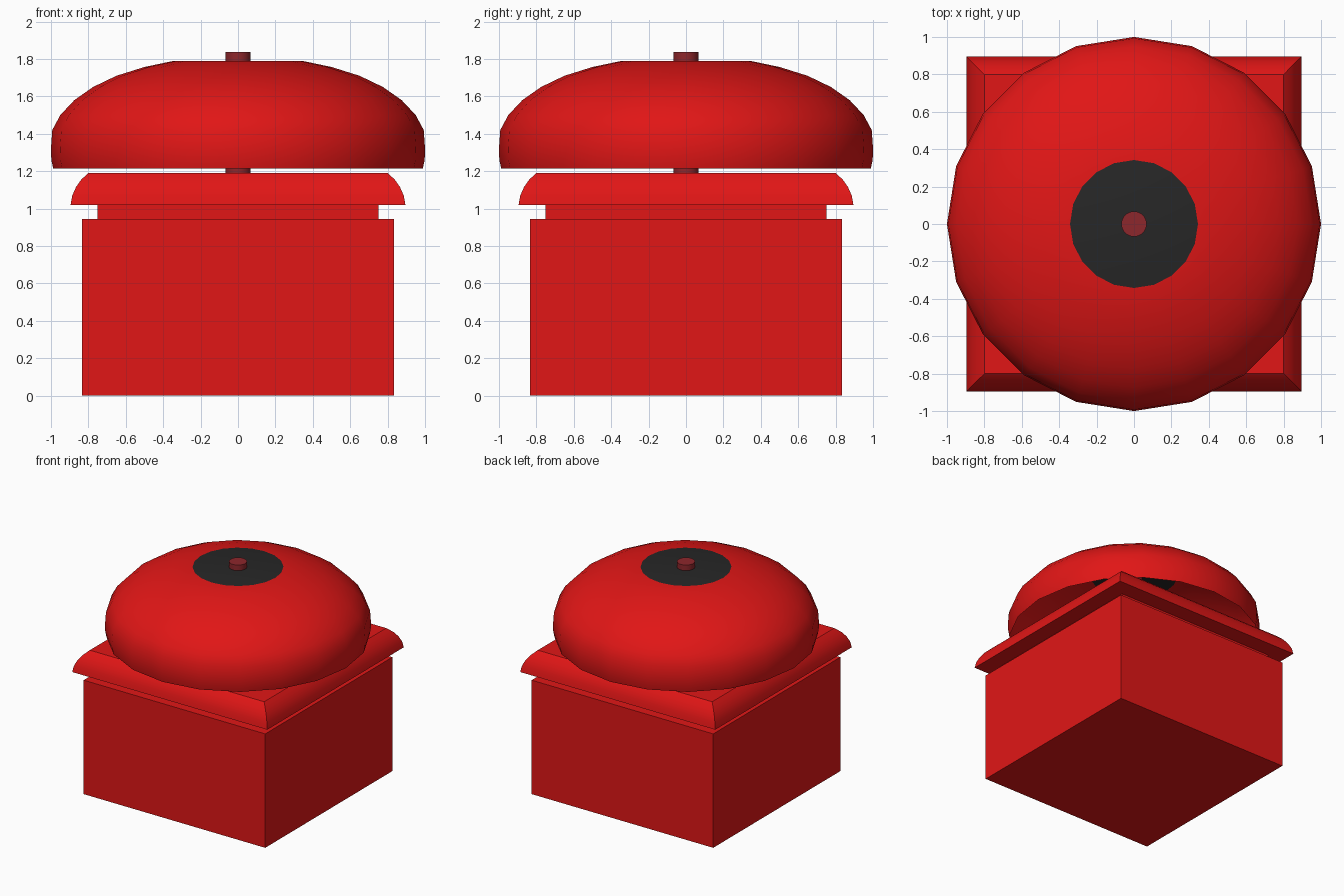
import bpy, bmesh, math

if "Cube" in bpy.data.objects:
    bpy.data.objects.remove(bpy.data.objects["Cube"])


def material(name, color):
    mat = bpy.data.materials.new(name)
    mat.diffuse_color = (*color, 1)
    mat.use_nodes = True
    mat.node_tree.nodes["Principled BSDF"].inputs["Base Color"].default_value = mat.diffuse_color
    return mat


RED = material("red_paint", (0.75, 0.008, 0.008))
BLACK = material("black_plate", (0.02, 0.02, 0.02))
DULL_RED = material("dull_red", (0.27, 0.02, 0.025))


def loft(name, profile, sides, mat, cap_bottom=True, cap_top=True, smooth=None):
    """Stack rings from (half width or radius, z) pairs; 4 sides gives a square."""
    square = sides == 4
    scale = math.sqrt(2) if square else 1
    turn = math.pi / 4 if square else 0
    bm = bmesh.new()
    rings = []
    for r, z in profile:
        angles = [turn + 2 * math.pi * i / sides for i in range(sides)]
        rings.append([bm.verts.new((r * scale * math.cos(a), r * scale * math.sin(a), z))
                      for a in angles])
    for low, high in zip(rings, rings[1:]):
        for i in range(sides):
            j = (i + 1) % sides
            bm.faces.new((low[i], low[j], high[j], high[i]))
    if cap_bottom:
        bm.faces.new(rings[0][::-1])
    if cap_top:
        bm.faces.new(rings[-1])
    mesh = bpy.data.meshes.new(name)
    bm.to_mesh(mesh)
    bm.free()
    obj = bpy.data.objects.new(name, mesh)
    bpy.context.collection.objects.link(obj)
    mesh.materials.append(mat)
    if smooth:
        bpy.ops.object.select_all(action='DESELECT')
        obj.select_set(True)
        bpy.context.view_layer.objects.active = obj
        bpy.ops.object.shade_smooth_by_angle(angle=math.radians(smooth))
    return obj


# Square housing and recessed neck
loft("housing", [(0.833, 0), (0.833, 0.945)], 4, RED)
loft("neck", [(0.752, 0.945), (0.752, 1.02)], 4, RED)

# Overhanging lid with rounded sides
loft("lid", [(0.895, 1.02), (0.886, 1.07), (0.866, 1.115), (0.838, 1.155), (0.80, 1.19)],
     4, RED, smooth=30)

# Hollow bell dome, open underneath
dome_profile = [(0.988, 1.213), (0.998, 1.26), (1.0, 1.32), (0.993, 1.42), (0.95, 1.50),
                (0.875, 1.58), (0.775, 1.65), (0.65, 1.71), (0.50, 1.757), (0.342, 1.79)]
dome = loft("bell_dome", dome_profile, 20, RED, cap_bottom=False, smooth=35)

# Black plate closing the dome's flat top
dome.data.materials.append(BLACK)
top = max(dome.data.polygons, key=lambda p: p.center.z)
top.material_index = 1

# Centre bolt, running down to the lid to carry the bell
loft("centre_bolt", [(0.068, 1.19), (0.068, 1.836)], 20, DULL_RED, smooth=30)
